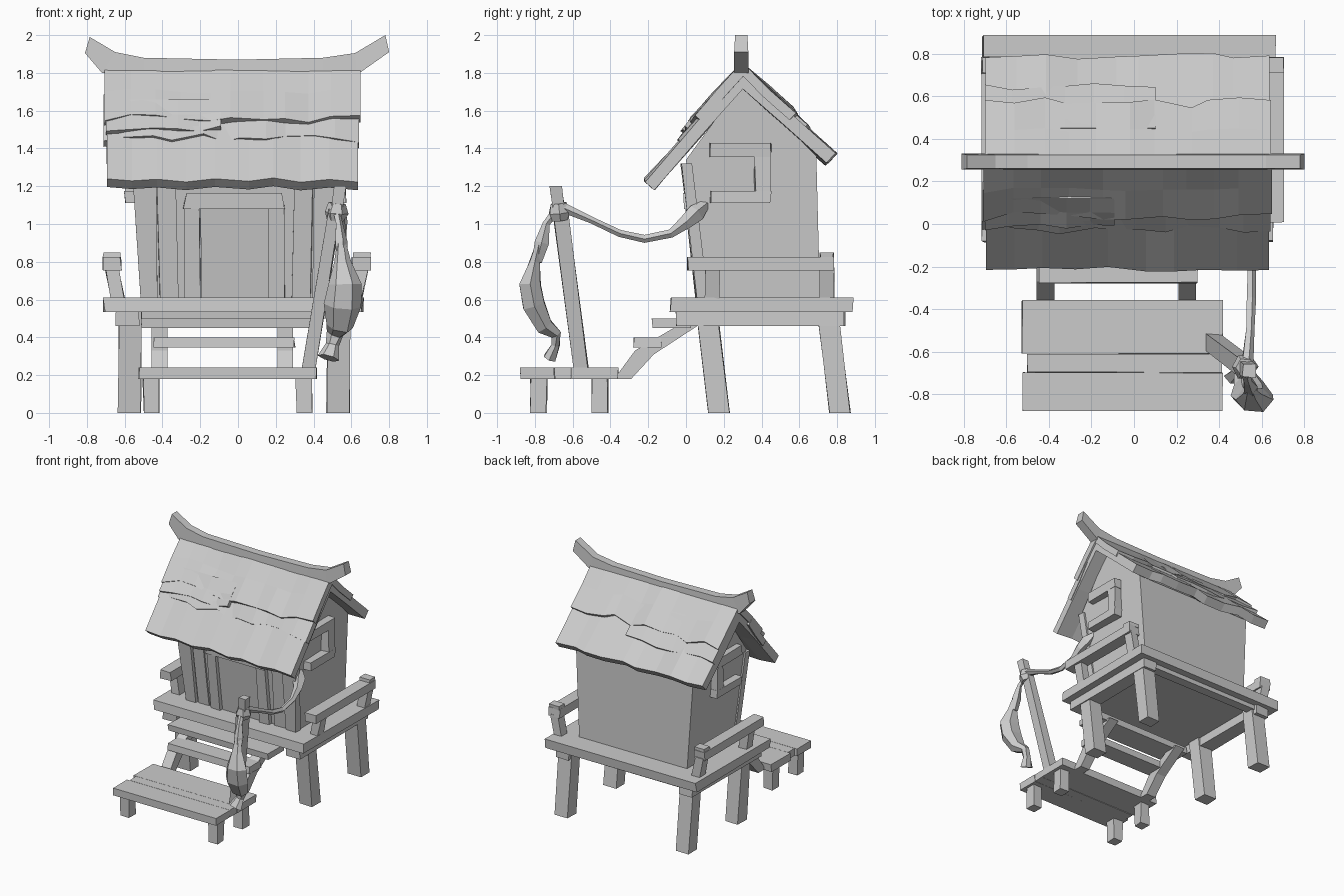
import bpy, bmesh, random
from math import cos, sin, tau
from mathutils import Vector

random.seed(4)


def loft(name, rings):
    """Closed skin through rings of equal point count."""
    bm = bmesh.new()
    vs = [[bm.verts.new(p) for p in r] for r in rings]
    n = len(rings[0])
    for a, b in zip(vs, vs[1:]):
        for i in range(n):
            j = (i + 1) % n
            bm.faces.new((a[i], a[j], b[j], b[i]))
    bm.faces.new(vs[0])
    bm.faces.new(vs[-1])
    bmesh.ops.recalc_face_normals(bm, faces=bm.faces)
    me = bpy.data.meshes.new(name)
    bm.to_mesh(me)
    bm.free()
    ob = bpy.data.objects.new(name, me)
    bpy.context.collection.objects.link(ob)
    return ob


def jit(a):
    return random.uniform(-a, a)


def beam(name, p0, p1, w, d, j=0.004, w1=None):
    """Upright hand-cut timber with level ends."""
    rings = []
    for (x, y, z), ww in ((p0, w), (p1, w1 or w)):
        rings.append([(x + sx * ww / 2 + jit(j), y + sy * d / 2 + jit(j), z)
                      for sx, sy in ((-1, -1), (1, -1), (1, 1), (-1, 1))])
    return loft(name, rings)


def box(name, x0, x1, y0, y1, z0, z1, j=0.005):
    c = ((x0 + x1) / 2, (y0 + y1) / 2)
    return beam(name, (*c, z0), (*c, z1), x1 - x0, y1 - y0, j)


def tube(name, pts, sides=5, j=0.0, flat=1.0):
    """Faceted tube; each point is x, y, z, radius."""
    rings = []
    for i, p in enumerate(pts):
        a, b = Vector(pts[max(i - 1, 0)][:3]), Vector(pts[min(i + 1, len(pts) - 1)][:3])
        t = (b - a).normalized()
        u = (Vector((1, 0, 0)) - t * t.x).normalized()
        v = t.cross(u)
        rings.append([Vector(p[:3]) + p[3] * (1 + jit(j)) *
                      (u * cos(tau * k / sides) + v * sin(tau * k / sides) * flat)
                      for k in range(sides)])
    return loft(name, rings)


# Main legs
for x in (-0.57, 0.535):
    for y in (0.11, 0.75):
        beam("main_leg", (x - 0.005, y + 0.065, 0), (x, y, 0.54), 0.12, 0.11)

# Deck and support beams
box("deck", -0.71, 0.66, -0.08, 0.88, 0.535, 0.61, 0.008)
for x in (-0.585, 0.54):
    box("side_beam", x - 0.06, x + 0.06, -0.05, 0.84, 0.46, 0.535)
box("back_beam", -0.6, 0.56, 0.74, 0.82, 0.50, 0.54)

# Side rails leaning outwards
for s, bx in ((-1, -0.635), (1, 0.62)):
    for y in (0.14, 0.745):
        beam("rail_post", (bx, y, 0.6), (bx + s * 0.035, y, 0.77), 0.07, 0.075)
    rx = bx + s * 0.035
    box("rail", rx - 0.05, rx + 0.05, 0.01, 0.78, 0.755, 0.825)
    beam("rail_knob", (rx, 0.745, 0.82), (rx, 0.745, 0.85), 0.09, 0.07)


# House body: gabled cross-section, wider towards the top
def wall_ring(s):
    return [(-0.015 + s * hx, y, z) for y, z, hx in
            ((0.09, 0.58, 0.49), (0.71, 0.58, 0.49), (0.69, 1.36, 0.535),
             (0.3, 1.75, 0.535), (0.0, 1.34, 0.535))]


loft("house_walls", [wall_ring(-1), wall_ring(1)])


# Front timbers follow the sloped front wall
def front(name, x0, x1, z0, z1, w, d, w1=None):
    fy = lambda z: 0.09 - (z - 0.58) * 0.118
    beam(name, (x0, fy(z0), z0), (x1, fy(z1), z1), w, d, 0.004, w1)


for s in (-1, 1):
    front("corner_post", -0.015 + s * 0.455, -0.015 + s * 0.485, 0.6, 1.32, 0.09, 0.06, 0.13)
    front("wall_plank", -0.015 + s * 0.35, -0.015 + s * 0.365, 0.6, 1.32, 0.1, 0.025)
    front("door_jamb", -0.02 + s * 0.225, -0.02 + s * 0.225, 0.6, 1.1, 0.085, 0.07)
front("door_lintel", -0.02, -0.02, 1.08, 1.165, 0.54, 0.075, 0.5)
front("door_panel", -0.015, -0.015, 0.6, 1.08, 0.36, 0.02)

# Window frames on both gable walls
for s in (-1, 1):
    xa, xb = sorted((-0.015 + s * 0.49, -0.015 + s * 0.585))
    box("window_head", xa, xb, 0.125, 0.45, 1.355, 1.43)
    box("window_sill", xa, xb, 0.13, 0.45, 1.11, 1.175)
    box("window_jamb", xa, xb, 0.365, 0.445, 1.17, 1.36)


# Roof: ragged overlapping shingle courses
def course(name, top, bot, thick, n, ragged, x0=-0.7, x1=0.645):
    t, b = Vector((0, *top)), Vector((0, *bot))
    d = (b - t).normalized()
    nrm = Vector((0, -d.z, d.y)) if d.y > 0 else Vector((0, d.z, -d.y))
    rings = []
    for i in range(n + 1):
        x = x0 + (x1 - x0) * i / n + (jit(0.03) if 0 < i < n else jit(0.012))
        e = b + d * jit(ragged) + nrm * jit(0.012)
        m = (t + e) / 2 + nrm * jit(0.008)
        X = Vector((x, 0, 0))
        rings.append([X + t, X + m, X + e, X + e - nrm * thick,
                      X + m - nrm * thick, X + t - nrm * thick])
    loft(name, rings)


course("front_roof_base", (0.29, 1.80), (-0.215, 1.235), 0.065, 9, 0.015)
course("front_shingles_mid", (0.16, 1.685), (-0.025, 1.455), 0.05, 11, 0.025)
course("front_shingles_top", (0.29, 1.85), (0.03, 1.56), 0.055, 10, 0.035)
course("front_shingles_patch", (0.12, 1.66), (-0.01, 1.50), 0.04, 5, 0.02, -0.7, -0.1)
course("back_roof_base", (0.31, 1.80), (0.785, 1.375), 0.07, 9, 0.015)
course("back_shingles_mid", (0.45, 1.71), (0.65, 1.515), 0.04, 6, 0.025, -0.7, 0.1)
course("back_shingles_top", (0.31, 1.845), (0.575, 1.60), 0.05, 10, 0.03)

# Ridge beam with upturned ends: bottom x, z and top x, z
ridge = [(-0.81, 1.905, -0.785, 1.99), (-0.72, 1.80, -0.65, 1.91), (-0.5, 1.78, -0.5, 1.88),
         (0, 1.78, 0, 1.87), (0.45, 1.78, 0.45, 1.88), (0.63, 1.79, 0.62, 1.905),
         (0.8, 1.91, 0.78, 2.0)]
loft("ridge_beam", [[(a, 0.255, b), (a, 0.33, b), (c, 0.325, d), (c, 0.26, d)]
                    for a, b, c, d in ridge])

# Stairs
for x in (-0.415, 0.25):
    loft("stringer", [[(x + o, -0.38, 0.18), (x + o, -0.27, 0.33), (x + o, -0.03, 0.47),
                       (x + o, 0.06, 0.46), (x + o, -0.17, 0.31), (x + o, -0.29, 0.18)]
                      for o in (-0.042, 0.042)])
box("middle_tread", -0.45, 0.3, -0.275, -0.13, 0.345, 0.4)
box("top_tread", -0.51, 0.4, -0.18, 0.03, 0.45, 0.5)

# Landing at the foot of the stairs
for y0, y1, xs in ((-0.88, -0.7, -0.525), (-0.697, -0.613, -0.5), (-0.61, -0.36, -0.525)):
    box("landing_plank", xs, 0.415, y0, y1, 0.18, 0.24, 0.004)
for x in (-0.46, 0.35):
    for y in (-0.78, -0.455):
        box("landing_leg", x - 0.042, x + 0.042, y - 0.042, y + 0.042, 0, 0.19)

# Leaning rope post with wrapped head
beam("rope_post", (0.365, -0.555, 0.2), (0.515, -0.665, 1.08), 0.075, 0.08, 0.006, 0.06)
beam("rope_post_head", (0.52, -0.67, 1.06), (0.54, -0.69, 1.2), 0.06, 0.06)
tube("rope_wrap", [(0.515, -0.665, 1.02, 0.045), (0.52, -0.67, 1.06, 0.065),
                   (0.525, -0.675, 1.11, 0.045)], 6, 0.1)

# Sagging rope to the house
tube("rope", [(0.53, -0.66, 1.09, 0.03), (0.545, -0.5, 1.02, 0.02), (0.55, -0.35, 0.95, 0.022),
              (0.55, -0.22, 0.92, 0.022), (0.55, -0.08, 0.95, 0.024), (0.545, 0.0, 1.01, 0.035),
              (0.52, 0.05, 1.06, 0.05), (0.49, 0.11, 1.11, 0.02)], 5, 0.15)

# Hanging bundle with a flared tail
tube("hanging_cord", [(0.52, -0.69, 1.07, 0.02), (0.535, -0.74, 1.0, 0.02),
                      (0.545, -0.765, 0.9, 0.04), (0.55, -0.79, 0.8, 0.03)], 5, 0.15)
tube("hanging_bundle", [(0.545, -0.77, 0.93, 0.02), (0.55, -0.80, 0.8, 0.045),
                        (0.56, -0.825, 0.68, 0.09), (0.555, -0.805, 0.57, 0.1),
                        (0.54, -0.75, 0.46, 0.07), (0.515, -0.69, 0.42, 0.045),
                        (0.50, -0.69, 0.36, 0.035), (0.48, -0.72, 0.29, 0.055)], 6, 0.1, 0.7)
